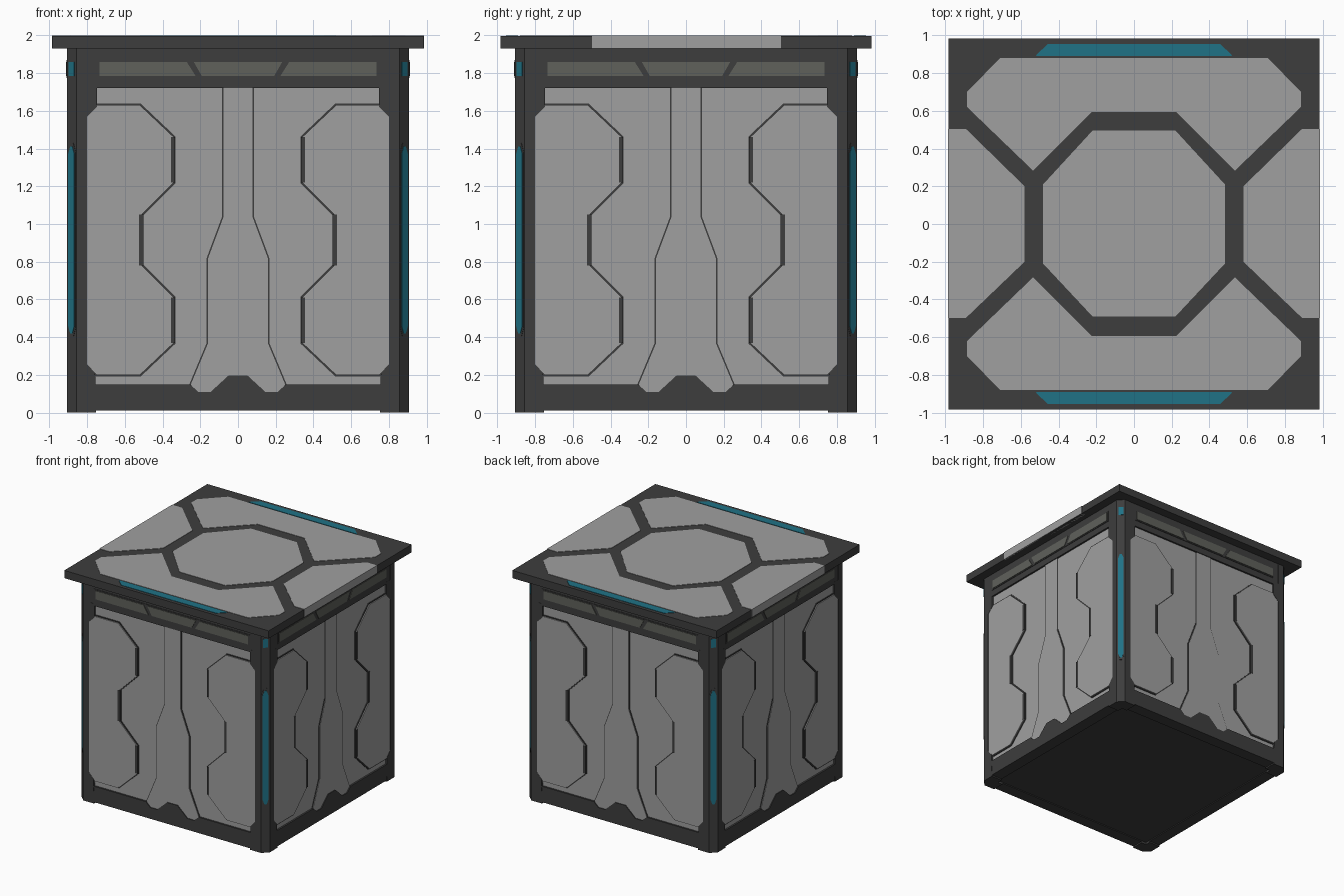
import bpy, bmesh, math
from mathutils import Matrix

if "Cube" in bpy.data.objects:
    bpy.data.objects.remove(bpy.data.objects["Cube"])


def material(name, rgb):
    m = bpy.data.materials.new(name)
    m.diffuse_color = (*rgb, 1)
    m.use_nodes = True
    m.node_tree.nodes["Principled BSDF"].inputs["Base Color"].default_value = m.diffuse_color
    return m


GREY = material("light grey panel", (0.35, 0.35, 0.35))
DARK = material("charcoal frame", (0.047, 0.047, 0.047))
TEAL = material("teal light", (0.014, 0.17, 0.24))
VENT = material("olive grey vent", (0.115, 0.12, 0.105))


def prism(name, outline, d0, d1, mat, matrix=Matrix()):
    """Extrude a 2D outline from depth d0 to d1, then place it."""
    bm = bmesh.new()
    face = bm.faces.new([bm.verts.new((u, v, d0)) for u, v in outline])
    ext = bmesh.ops.extrude_face_region(bm, geom=[face])
    top = [g for g in ext["geom"] if isinstance(g, bmesh.types.BMVert)]
    bmesh.ops.translate(bm, verts=top, vec=(0, 0, d1 - d0))
    bmesh.ops.recalc_face_normals(bm, faces=bm.faces)
    me = bpy.data.meshes.new(name)
    bm.to_mesh(me)
    bm.free()
    me.materials.append(mat)
    ob = bpy.data.objects.new(name, me)
    ob.matrix_world = matrix
    bpy.context.collection.objects.link(ob)
    return ob


def rect(u0, u1, v0, v1):
    return [(u0, v0), (u1, v0), (u1, v1), (u0, v1)]


def flip(outline):
    return [(-u, v) for u, v in outline]


def mirrored(half):
    """Close a right-hand half outline with its mirror image."""
    return half + flip(half)[::-1]


def place(angle):
    """Outline x, y and depth become world x, z and outward -y, turned round z."""
    return Matrix.Rotation(angle, 4, "Z") @ Matrix.Rotation(math.pi / 2, 4, "X")


# Side profiles (right half of one side)
post = [(0.752, 0), (0.856, 0), (0.856, 1.74), (0.748, 1.74), (0.748, 1.62),
        (0.84, 1.53), (0.84, 0.30), (0.757, 0.21)]
rail = mirrored([(0.80, 0.012), (0.80, 0.15), (0.255, 0.15), (0.21, 0.11),
                 (0.145, 0.11), (0.05, 0.197)])


def pad_outline(g):
    """Wavy side pad, grown by g towards the middle."""
    k = 0.4 * g
    return [(0.75, 1.63 + g), (0.52 - k, 1.63 + g), (0.34 - g, 1.46 + k),
            (0.34 - g, 1.22 - k), (0.51 - g, 1.05 - k), (0.51 - g, 0.78 + k),
            (0.34 - g, 0.61 + k), (0.34 - g, 0.37 - k), (0.52 - k, 0.20 - g),
            (0.75, 0.20 - g), (0.845, 0.30), (0.845, 1.53)]


def spine_outline(g):
    return mirrored([(0.076 + g, 1.75), (0.076 + g, 1.04), (0.158 + g, 0.82),
                     (0.158 + g, 0.37), (0.25 + g, 0.15), (0.22 + g, 0.09)])


# Inner body with the floor
prism("inner_body", rect(-0.86, 0.86, -0.86, 0.86), 0.02, 1.94, DARK)

for k in range(4):
    m = place(k * math.pi / 2)
    # Wall, central spine and rails
    prism("wall_panel", rect(-0.845, 0.845, 0.1, 1.75), 0.85, 0.89, GREY, m)
    prism("spine_groove", spine_outline(0.008), 0.88, 0.894, DARK, m)
    prism("spine_panel", spine_outline(0), 0.88, 0.898, GREY, m)
    prism("bottom_rail", rail, 0.80, 0.905, DARK, m)
    prism("top_rail", rect(-0.856, 0.856, 1.72, 1.935), 0.80, 0.905, DARK, m)
    # Three slanted vents on a raised strip
    prism("vent_frame", rect(-0.75, 0.75, 1.775, 1.87), 0.90, 0.909, DARK, m)
    side_vent = [(0.225, 1.785), (0.735, 1.785), (0.735, 1.86), (0.272, 1.86)]
    prism("middle_vent", mirrored([(0.192, 1.785), (0.235, 1.86)]), 0.90, 0.913, VENT, m)
    # Parts mirrored left and right
    for f in (list, flip):
        prism("side_vent", f(side_vent), 0.90, 0.913, VENT, m)
        prism("post_plate", f(post), 0.80, 0.906, DARK, m)
        prism("pad_trim", f(pad_outline(0.009)), 0.88, 0.896, DARK, m)
        prism("side_pad", f(pad_outline(0)), 0.88, 0.904, GREY, m)
        for u, v0, v1 in ((0.334, 1.22, 1.46), (0.502, 0.78, 1.05), (0.334, 0.37, 0.61)):
            prism("pad_edge_bar", f(rect(u, u + 0.022, v0, v1)), 0.88, 0.906, DARK, m)

    # Chamfered corner column
    a, b, c = 0.80, 0.856, 0.906
    prism("corner_column", [(a, a), (c, a), (c, b), (b, c), (a, c)], 0, 1.935, DARK,
          Matrix.Rotation(k * math.pi / 2, 4, "Z"))
    # Teal lights on the chamfer
    md = place(k * math.pi / 2 + math.pi / 4)
    r = (b + c) / math.sqrt(2)
    prism("corner_light_rim", mirrored([(0.012, 0.40), (0.030, 0.45), (0.030, 1.38), (0.012, 1.43)]),
          r - 0.01, r + 0.002, DARK, md)
    prism("corner_light", mirrored([(0.008, 0.42), (0.023, 0.46), (0.023, 1.37), (0.008, 1.41)]),
          r - 0.01, r + 0.005, TEAL, md)
    prism("corner_top_light", rect(-0.02, 0.02, 1.785, 1.86), r - 0.01, r + 0.004, TEAL, md)

# Lid slab
prism("lid_slab", rect(-0.984, 0.984, -0.984, 0.984), 1.93, 1.997, DARK)
# Central octagon
prism("lid_octagon", mirrored([(0.22, -0.49), (0.482, -0.21), (0.482, 0.21), (0.22, 0.495)]),
      1.98, 2.0, GREY)
lid_end = mirrored([(0.225, 0.593), (0.535, 0.283), (0.885, 0.62), (0.885, 0.70), (0.71, 0.88)])
lid_light = mirrored([(0.52, 0.89), (0.515, 0.90), (0.455, 0.955)])
lid_side = [(0.987, -0.497), (0.89, -0.497), (0.58, -0.20),
            (0.58, 0.20), (0.89, 0.503), (0.987, 0.503)]
for name, angle in (("back", 0), ("front", math.pi)):
    m = Matrix.Rotation(angle, 4, "Z")
    prism(name + "_lid_panel", lid_end, 1.98, 2.0, GREY, m)
    prism(name + "_lid_light", lid_light, 1.98, 2.0, TEAL, m)
# Side panels wrap down over the lid edge
for name, f in (("right", list), ("left", flip)):
    prism(name + "_lid_panel", f(lid_side), 1.98, 2.0, GREY)
    prism(name + "_lid_edge", f(rect(0.95, 0.987, -0.497, 0.503)), 1.93, 1.99, GREY)
